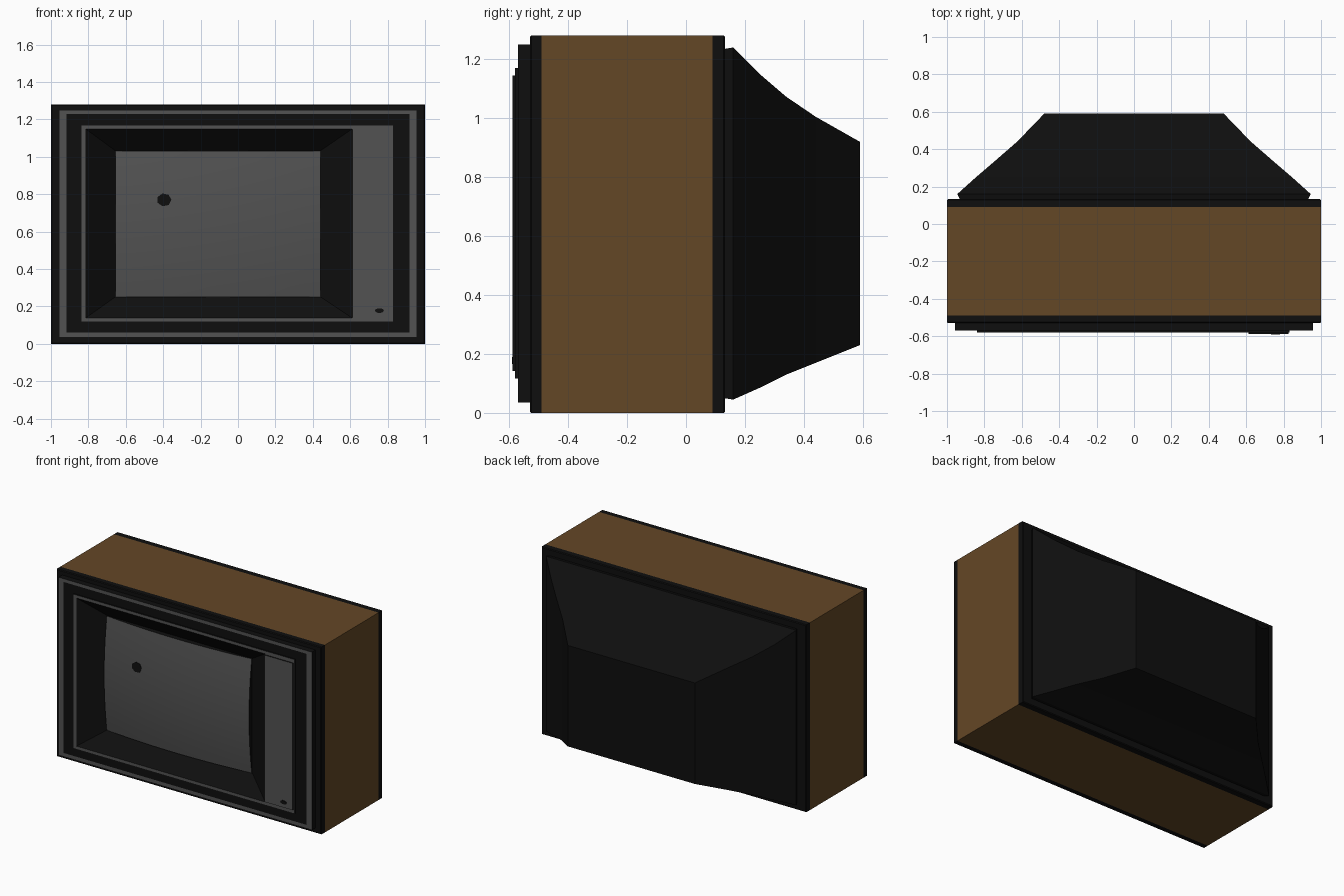
import bpy, bmesh, math

if "Cube" in bpy.data.objects:
    bpy.data.objects.remove(bpy.data.objects["Cube"])


def material(name, rgb):
    m = bpy.data.materials.new(name)
    m.diffuse_color = (*rgb, 1)
    m.use_nodes = True
    m.node_tree.nodes["Principled BSDF"].inputs["Base Color"].default_value = m.diffuse_color
    return m


WOOD = material("brown wood", (0.127, 0.063, 0.019))
BLACK = material("black plastic", (0.0045, 0.0045, 0.0045))
GRAY = material("gray", (0.084, 0.084, 0.084))


def finish(bm, name, mats):
    me = bpy.data.meshes.new(name)
    bm.to_mesh(me)
    bm.free()
    for m in mats:
        me.materials.append(m)
    ob = bpy.data.objects.new(name, me)
    bpy.context.collection.objects.link(ob)
    return ob


def loft(name, rings, mats, second=(), start_cap=False, end_cap=False):
    """Rectangles (x0, x1, z0, z1, y) joined from back to front.
    Bands listed in 'second' get the second material; 'cap' is the end cap."""
    bm = bmesh.new()
    loops = [[bm.verts.new(p) for p in ((a, y, c), (b, y, c), (b, y, d), (a, y, d))]
             for a, b, c, d, y in rings]
    for k, (p, q) in enumerate(zip(loops, loops[1:])):
        for i in range(4):
            j = (i + 1) % 4
            f = bm.faces.new((p[i], p[j], q[j], q[i]))
            f.material_index = int(k in second)
    if start_cap:
        bm.faces.new(loops[0][::-1])
    if end_cap:
        bm.faces.new(loops[-1]).material_index = int("cap" in second)
    return finish(bm, name, mats)


# Wooden cabinet shell
loft("cabinet", [(-1, 1, 0, 1.28, 0.09), (-1, 1, 0, 1.28, -0.49)], [WOOD])

# Rear trim band with softened edge
loft("rear_trim", [(-0.995, 0.995, 0.005, 1.275, 0.133), (-1, 1, 0, 1.28, 0.128),
                   (-1, 1, 0, 1.28, 0.09)], [BLACK], start_cap=True)

# Tapered tube housing at the back
back = [(0.48, 0.23, 0.92, 0.59), (0.625, 0.17, 1.005, 0.44), (0.74, 0.13, 1.073, 0.34),
        (0.845, 0.085, 1.15, 0.25), (0.945, 0.045, 1.24, 0.16), (0.93, 0.05, 1.235, 0.13)]
loft("back_housing", [(-w, w, b, t, y) for w, b, t, y in back], [BLACK], start_cap=True)

# Stepped front frame with two gray outlines and the sloped screen recess
loft("front_frame", [
    (-1, 1, 0, 1.28, -0.49), (-1, 1, 0, 1.28, -0.525), (-0.995, 0.995, 0.005, 1.275, -0.53),
    (-0.957, 0.957, 0.035, 1.25, -0.53), (-0.957, 0.957, 0.035, 1.25, -0.57),
    (-0.918, 0.918, 0.06, 1.228, -0.57),
    (-0.84, 0.832, 0.116, 1.17, -0.57), (-0.84, 0.832, 0.116, 1.17, -0.58),
    (-0.815, 0.612, 0.138, 1.15, -0.58), (-0.655, 0.44, 0.252, 1.032, -0.475)],
    [BLACK, GRAY], second=(4, 7), end_cap=True)

# Control panel with gray face, and its small button
loft("control_panel", [(0.612, 0.825, 0.142, 1.145, -0.575),
                       (0.612, 0.825, 0.142, 1.145, -0.588)],
     [BLACK, GRAY], second=("cap",), end_cap=True)


def disc(name, cx, cz, rx, rz, n, depth):
    """Thin dark plate whose points follow depth(x, z)."""
    bm = bmesh.new()
    pts = [(cx + rx * math.cos(2 * math.pi * i / n), cz + rz * math.sin(2 * math.pi * i / n))
           for i in range(n)]
    front = [bm.verts.new((x, depth(x, z) - 0.003, z)) for x, z in pts]
    rear = [bm.verts.new((x, depth(x, z) + 0.002, z)) for x, z in pts]
    bm.faces.new(front)
    for i in range(n):
        j = (i + 1) % n
        bm.faces.new((front[i], rear[i], rear[j], front[j]))
    return finish(bm, name, [BLACK])


disc("panel_button", 0.756, 0.178, 0.024, 0.013, 10, lambda x, z: -0.588)

# Bulging screen glass
CX, CZ, HX, HZ = -0.1075, 0.642, 0.5475, 0.39


def glass_y(x, z):
    u, v = (x - CX) / HX, (z - CZ) / HZ
    return -0.48 - 0.03 * (1 - u * u) - 0.03 * (1 - v * v)


N = 14
bm = bmesh.new()
grid = []
for r in range(N + 1):
    z = CZ + HZ * (2 * r / N - 1)
    xs = [CX + HX * (2 * c / N - 1) for c in range(N + 1)]
    grid.append([bm.verts.new((x, glass_y(x, z), z)) for x in xs])
for r in range(N):
    for c in range(N):
        bm.faces.new((grid[r][c], grid[r][c + 1], grid[r + 1][c + 1], grid[r + 1][c]))
# black skirt joining the glass to the recess
rim = [e for e in bm.edges if e.is_boundary]
skirt = bmesh.ops.extrude_edge_only(bm, edges=rim)["geom"]
for g in skirt:
    if isinstance(g, bmesh.types.BMVert):
        g.co.y = -0.47
    elif isinstance(g, bmesh.types.BMFace):
        g.material_index = 1
bmesh.ops.recalc_face_normals(bm, faces=bm.faces)
screen = finish(bm, "screen", [GRAY, BLACK])
bpy.context.view_layer.objects.active = screen
screen.select_set(True)
bpy.ops.object.shade_smooth_by_angle(angle=math.radians(30))

# Small dark hole in the glass
disc("screen_hole", -0.395, 0.77, 0.039, 0.035, 7, glass_y)
